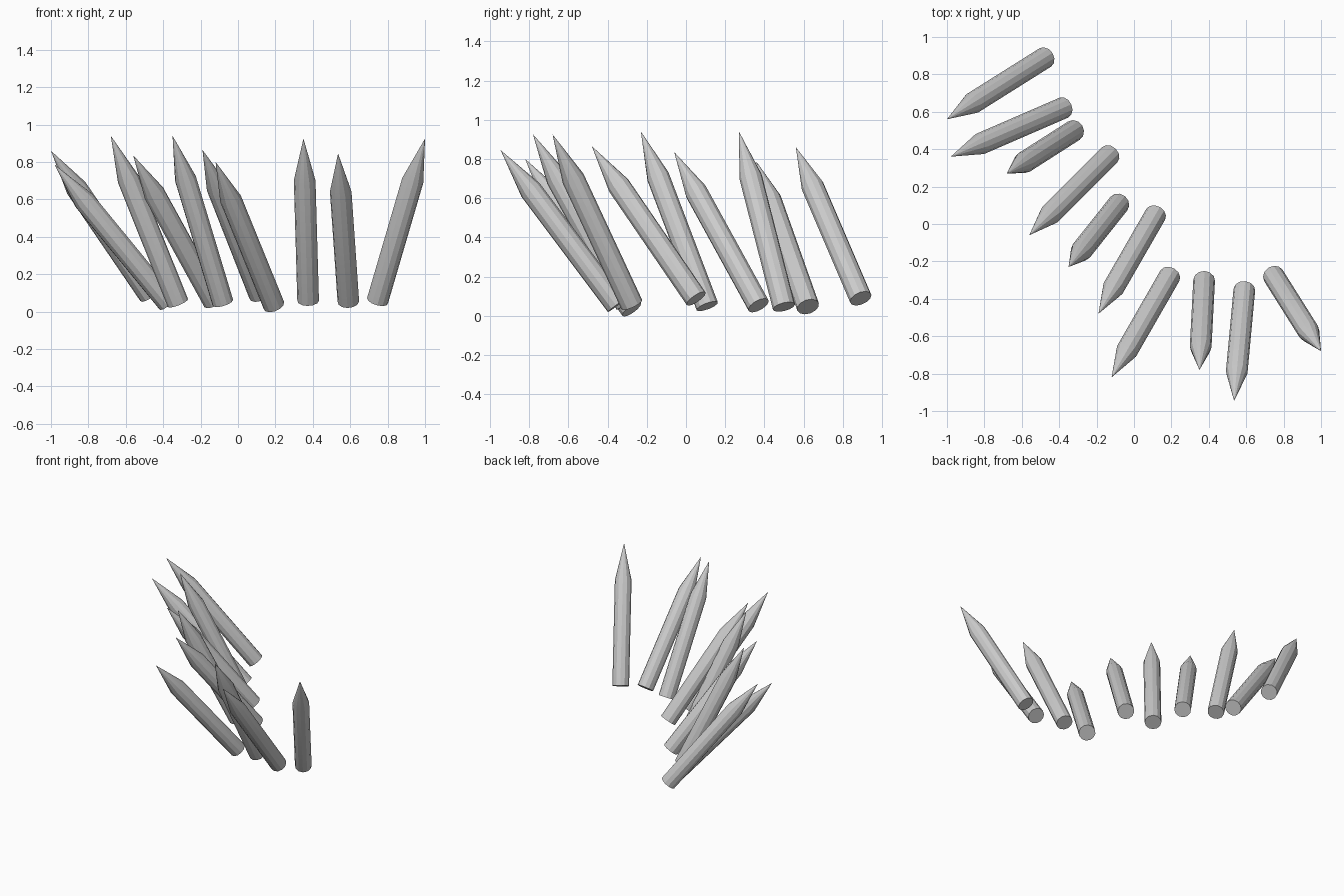
import bpy, math
from mathutils import Vector

if "Cube" in bpy.data.objects:
    bpy.data.objects.remove(bpy.data.objects["Cube"])

LENGTH, RADIUS, POINT, SIDES = 0.99, 0.058, 0.255, 12

# tip position and approximate foot position of every stake along the arc
STAKES = [
    ((-1.00, 0.56, 0.86), (-0.475, 0.89, 0.09)),
    ((-0.98, 0.36, 0.785), (-0.38, 0.62, 0.053)),
    ((-0.68, 0.27, 0.94), (-0.32, 0.50, 0.043)),
    ((-0.56, -0.06, 0.835), (-0.13, 0.37, 0.053)),
    ((-0.35, -0.23, 0.94), (-0.08, 0.11, 0.045)),
    ((-0.19, -0.48, 0.865), (0.115, 0.05, 0.09)),
    ((-0.12, -0.82, 0.80), (0.19, -0.28, 0.038)),
    ((0.35, -0.78, 0.925), (0.375, -0.30, 0.055)),
    ((0.535, -0.945, 0.845), (0.59, -0.35, 0.052)),
    ((1.00, -0.68, 0.925), (0.745, -0.275, 0.055)),
]


def stake_mesh():
    # round shaft standing on its foot, closed by a sharpened point
    verts = []
    for z in (0, LENGTH - POINT):
        for i in range(SIDES):
            a = math.tau * i / SIDES
            verts.append((RADIUS * math.cos(a), RADIUS * math.sin(a), z))
    verts.append((0, 0, LENGTH))
    faces = [tuple(reversed(range(SIDES)))]
    for i in range(SIDES):
        j = (i + 1) % SIDES
        faces.append((i, j, SIDES + j, SIDES + i))
        faces.append((SIDES + i, SIDES + j, 2 * SIDES))
    mesh = bpy.data.meshes.new("stake")
    mesh.from_pydata(verts, [], faces)
    return mesh


mesh = stake_mesh()
for n, (tip, foot) in enumerate(STAKES, 1):
    tip = Vector(tip)
    axis = (tip - Vector(foot)).normalized()
    ob = bpy.data.objects.new(f"stake_{n:02d}", mesh)
    bpy.context.collection.objects.link(ob)
    ob.rotation_euler = axis.to_track_quat('Z', 'Y').to_euler()
    ob.location = tip - axis * LENGTH

# soften the points while the shaft facets stay crisp
first = bpy.data.objects["stake_01"]
bpy.context.view_layer.objects.active = first
first.select_set(True)
bpy.ops.object.shade_smooth_by_angle(angle=math.radians(29))
